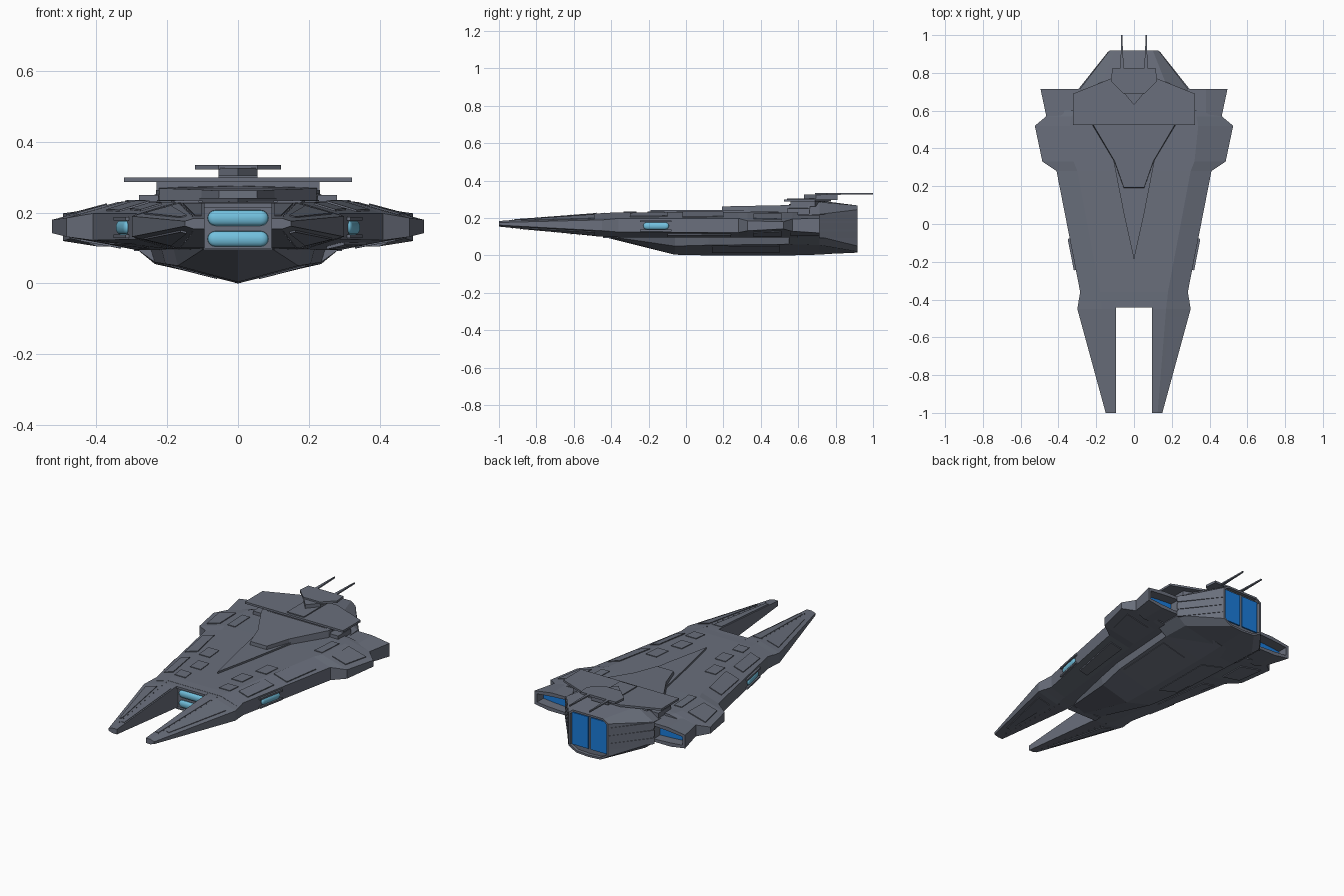
import bpy, bmesh, math
from mathutils import Vector
from mathutils.bvhtree import BVHTree

if "Cube" in bpy.data.objects:
    bpy.data.objects.remove(bpy.data.objects["Cube"])


def material(name, rgb):
    m = bpy.data.materials.new(name)
    m.diffuse_color = (*rgb, 1)
    m.use_nodes = True
    m.node_tree.nodes["Principled BSDF"].inputs["Base Color"].default_value = m.diffuse_color
    return m


HULL = material("hull_grey", (0.142, 0.158, 0.2))
GLOW = material("window_cyan", (0.17, 0.53, 0.73))
DRIVE = material("engine_blue", (0.011, 0.2, 0.7))


def finish(bm, name, *mats):
    bmesh.ops.recalc_face_normals(bm, faces=bm.faces[:])
    me = bpy.data.meshes.new(name)
    bm.to_mesh(me)
    bm.free()
    for m in mats:
        me.materials.append(m)
    ob = bpy.data.objects.new(name, me)
    bpy.context.collection.objects.link(ob)
    return ob


def full(half):
    """Mirror a half outline (x, v) running from one centre point to the other."""
    return half + [(-x, v) for x, v in reversed(half) if x > 0]


def skin(name, rings, mat=HULL):
    """Closed solid through matching rings of 3D points."""
    bm = bmesh.new()
    rings = [[bm.verts.new(p) for p in ring] for ring in rings]
    bm.faces.new(rings[0])
    bm.faces.new(rings[-1])
    n = len(rings[0])
    for a, b in zip(rings, rings[1:]):
        for i in range(n):
            j = (i + 1) % n
            bm.faces.new((a[i], a[j], b[j], b[i]))
    return finish(bm, name, mat)


def loft(name, sections, recess=None, mats=(HULL,)):
    """Skin rings of (x, z) placed at successive y; recess = (border, depth) at the rear cap."""
    ob = skin(name, [[(x, y, z) for x, z in ring] for y, ring in sections], mats[0])
    if recess:
        bm = bmesh.new()
        bm.from_mesh(ob.data)
        cap = max(bm.faces, key=lambda f: f.calc_center_median().y)
        bmesh.ops.inset_region(bm, faces=[cap], thickness=recess[0], depth=0)
        rim = bmesh.ops.extrude_discrete_faces(bm, faces=[cap])["faces"][0]
        for v in rim.verts:
            v.co.y -= recess[1]
        rim.material_index = len(mats) - 1
        for m in mats[1:]:
            ob.data.materials.append(m)
        bm.to_mesh(ob.data)
        bm.free()
    return ob


def deck(name, outline, z0, z1, mat=HULL):
    return skin(name, [[(x, y, z) for x, y in outline] for z in (z0, z1)], mat)


def pill(name, centre, along, out, length, height, depth):
    """Bulging capsule window on an upright wall."""
    u, n, c = Vector(along).normalized(), Vector(out), Vector(centre)
    rings = []
    for phi in (0, 20, 40, 60, 80):
        r = height / 2 * math.cos(math.radians(phi))
        ring = []
        for k in range(18):
            t = -math.pi / 2 + math.pi * (k % 9) / 8 + (math.pi if k > 8 else 0)
            s = (length - height) / 2 * (1 if k < 9 else -1)
            ring.append(c + u * (s + r * math.cos(t)) + Vector((0, 0, r * math.sin(t)))
                        + n * depth * math.sin(math.radians(phi)))
        rings.append(ring)
    ob = skin(name, rings, GLOW)
    for p in ob.data.polygons:
        p.use_smooth = True
    return ob


# Main hull: flat deck, sloped shoulders, thin side wall
def hull_ring(xt, zt, xe, zh, zl, xb, zb):
    return full([(0, zt), (xt, zt), (xe, zh), (xe, zl), (xb, zb), (0, zb)])


body = loft("main_hull", [
    (-0.41, hull_ring(0.175, 0.228, 0.293, 0.193, 0.129, 0.18, 0.099)),
    (-0.36, hull_ring(0.18, 0.230, 0.285, 0.198, 0.125, 0.19, 0.097)),
    (0.28, hull_ring(0.30, 0.232, 0.41, 0.198, 0.122, 0.27, 0.095)),
    (0.33, hull_ring(0.32, 0.232, 0.485, 0.185, 0.132, 0.28, 0.095)),
    (0.52, hull_ring(0.34, 0.230, 0.525, 0.180, 0.142, 0.29, 0.095)),
    (0.57, hull_ring(0.33, 0.230, 0.465, 0.195, 0.128, 0.29, 0.095)),
    (0.60, hull_ring(0.31, 0.228, 0.46, 0.195, 0.128, 0.29, 0.095))])

# Keel below the hull
def keel_ring(w, z, zb):
    return full([(0, 0.12), (w + 0.015, 0.11), (w, z), (0, zb)])


keel = loft("keel", [
    (-0.42, keel_ring(0.09, 0.102, 0.094)), (-0.06, keel_ring(0.17, 0.05, 0.004)),
    (0.12, keel_ring(0.205, 0.055, 0.0)), (0.55, keel_ring(0.235, 0.06, 0.0)),
    (0.74, keel_ring(0.22, 0.058, 0.005))])

# Rear engine block with a recessed drive face
loft("engine_block", [
    (0.55, full([(0, 0.275), (0.20, 0.27), (0.285, 0.21), (0.29, 0.10), (0.235, 0.06), (0, 0.004)])),
    (0.715, full([(0, 0.293), (0.18, 0.285), (0.285, 0.22), (0.29, 0.10), (0.235, 0.055), (0, 0.006)])),
    (0.918, full([(0, 0.267), (0.10, 0.267), (0.13, 0.245), (0.13, 0.05), (0.08, 0.02), (0, 0.015)]))],
    recess=(0.012, 0.02))
for s in (-1, 1):
    deck("drive_panel", [(s * 0.008, 0.89), (s * 0.113, 0.89), (s * 0.113, 0.906), (s * 0.008, 0.906)],
         0.056, 0.245, DRIVE)
    for z in (0.092, 0.138, 0.184):
        deck("engine_rib", [(s * x, y) for x, y in ((0.27, 0.715), (0.294, 0.715), (0.135, 0.915), (0.125, 0.9))],
             z, z + 0.036)

hulls = [body, keel]
for s in (-1, 1):
    # Forked bow prongs
    def prong_ring(m, e, zt, zh, zl, zb):
        return [(s * x, z) for x, z in ((0.095, zt), (m, zt), (e, zh), (e, zl), (m, zb), (0.095, zb))]
    hulls.append(loft("bow_prong", [
        (-1.0, prong_ring(0.125, 0.15, 0.184, 0.176, 0.162, 0.154)),
        (-0.45, prong_ring(0.17, 0.30, 0.226, 0.19, 0.132, 0.10)),
        (-0.40, prong_ring(0.175, 0.292, 0.227, 0.193, 0.13, 0.099))]))

    # Side engine nacelles with deep slotted mouths
    def mouth(e, zh, zl):
        return [(s * x, z) for x, z in ((0.25, 0.215), (0.38, 0.215), (e, zh), (e, zl), (0.40, 0.105), (0.25, 0.105))]
    loft("side_nacelle", [(0.56, mouth(0.462, 0.195, 0.13)), (0.715, mouth(0.495, 0.198, 0.12))],
         recess=(0.022, 0.06), mats=(HULL, DRIVE))

    # Railed housing and capsule window on each flank
    d = Vector((s * 0.125, 0.64, 0)).normalized()
    n = Vector((s * d.y, -s * d.x, 0)) * s * s
    c = Vector((s * 0.324, -0.16, 0.158))
    for z in (-0.025, 0.025):
        rail = [c + d * a * 0.085 + Vector((0, 0, z + b * 0.005)) - n * 0.02
                for a, b in ((-1, -1), (1, -1), (1, 1), (-1, 1))]
        skin("window_rail", [rail, [p + n * 0.031 for p in rail]])
    pill("flank_window", c, d, n, 0.14, 0.038, 0.011)

# Bow bay wall, lips and two wide windows
deck("bay_wall", [(-0.098, -0.428), (0.098, -0.428), (0.098, -0.40), (-0.098, -0.40)], 0.095, 0.227)
for z0, z1 in ((0.094, 0.1), (0.214, 0.227)):
    deck("bay_lip", [(-0.098, -0.443), (0.098, -0.443), (0.098, -0.40), (-0.098, -0.40)], z0, z1)
for z in (0.126, 0.185):
    pill("bay_window", (0, -0.428, z), (1, 0, 0), (0, -1, 0), 0.172, 0.044, 0.014)

# Stacked arrowhead superstructure
deck("lower_arrow", full([(0, -0.19), (0.055, 0.06), (0.11, 0.34), (0.11, 0.5), (0, 0.5)]), 0.22, 0.242)
low = full([(0, 0.19), (0.055, 0.19), (0.105, 0.33), (0.225, 0.53), (0.235, 0.66), (0, 0.66)])
skin("upper_arrow", [[(x, y, 0.22) for x, y in low],
                     [(x * 0.98, y + 0.003, 0.262 + 0.02 * (y - 0.19)) for x, y in low]])
for s in (-1, 1):
    deck("arrow_step", [(s * x, y) for x, y in ((0.225, 0.54), (0.28, 0.54), (0.28, 0.66), (0.225, 0.66))], 0.22, 0.25)

# Command deck, bridge and antennas
top = full([(0, 0.525), (0.322, 0.525), (0.322, 0.69), (0.11, 0.775), (0, 0.775)])
deck("command_deck", top, 0.287, 0.299)
deck("deck_support", full([(0, 0.56), (0.23, 0.56), (0.23, 0.69), (0.1, 0.74), (0, 0.74)]), 0.262, 0.29)
deck("bridge_neck", full([(0, 0.63), (0.055, 0.695), (0.055, 0.81), (0, 0.81)]), 0.295, 0.326)
deck("bridge_step", full([(0, 0.54), (0.055, 0.54), (0.055, 0.7), (0, 0.7)]), 0.295, 0.305)
deck("bridge", full([(0, 0.69), (0.055, 0.69), (0.122, 0.755), (0.115, 0.825), (0, 0.825)]), 0.322, 0.335)
for s in (-1, 1):
    x, f = s * 0.063, s * 0.002
    deck("antenna", [(x - 0.009, 0.81), (x + 0.009, 0.81), (x + f + 0.003, 1.0), (x + f - 0.003, 1.0)], 0.327, 0.335)

# Surface plates: outlines projected onto the hull from above or below
verts, polys = [], []
for ob in hulls:
    k = len(verts)
    verts += [v.co.copy() for v in ob.data.vertices]
    polys += [[k + i for i in p.vertices] for p in ob.data.polygons]
tree = BVHTree.FromPolygons(verts, polys)


def plate(name, outline, side=1, thick=0.005):
    for s in (-1, 1):
        base = [tree.ray_cast(Vector((s * x, y, side)), Vector((0, 0, -side)))[0] for x, y in outline]
        if None not in base:
            off = Vector((0, 0, side * thick))
            skin(name, [[p - off for p in base], [p + off for p in base]])


def box(x, y, w, l, skew=0.0):
    return [(x - w / 2 - skew, y - l / 2), (x + w / 2 - skew, y - l / 2),
            (x + w / 2 + skew, y + l / 2), (x - w / 2 + skew, y + l / 2)]


plate("wing_plate", [(0.37, 0.36), (0.455, 0.36), (0.485, 0.51), (0.37, 0.51)])
plate("shoulder_plate", [(0.25, -0.02), (0.335, -0.02), (0.372, 0.2), (0.295, 0.2)])
plate("bow_shoulder_plate", [(0.215, -0.3), (0.275, -0.3), (0.305, -0.1), (0.245, -0.1)])
for x, y, w, l in ((0.15, -0.30, 0.07, 0.07), (0.14, -0.16, 0.07, 0.09), (0.19, 0.0, 0.07, 0.1),
                   (0.29, 0.42, 0.05, 0.15)):
    plate("deck_plate", box(x, y, w, l, 0.004), thick=0.004)
prong = [(0.145, -0.88), (0.162, -0.88), (0.265, -0.49), (0.19, -0.49)]
plate("prong_inner_plate", [(0.103, -0.92), (0.122, -0.92), (0.155, -0.48), (0.103, -0.48)], thick=0.003)
plate("prong_outer_plate", prong, thick=0.004)
plate("prong_belly_plate", prong, -1, 0.004)
plate("belly_plate", [(0.25, -0.1), (0.30, -0.1), (0.365, 0.24), (0.29, 0.24)], -1)
plate("wing_belly_plate", [(0.33, 0.36), (0.445, 0.36), (0.475, 0.51), (0.33, 0.51)], -1)
plate("keel_plate", [(0.06, 0.14), (0.19, 0.14), (0.21, 0.5), (0.06, 0.5)], -1, 0.003)

# Rows of tiny studs on the prongs
for i in range(12):
    for side in (1, -1):
        plate("prong_stud", box(0.128 + i * 0.0035, -0.93 + i * 0.045, 0.003, 0.003), side, 0.0045)
